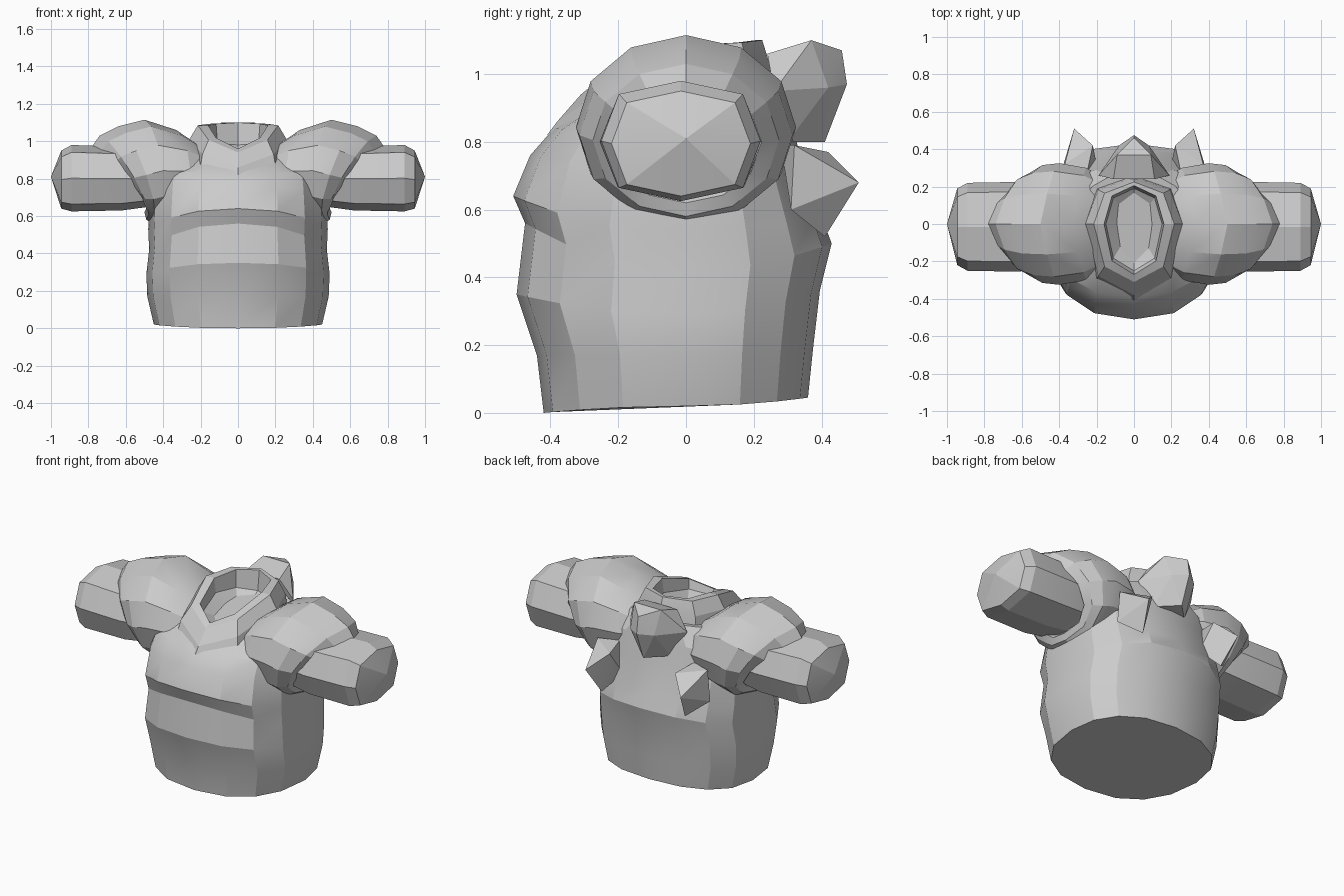
import bpy, bmesh, math
from mathutils import Vector

if "Cube" in bpy.data.objects:
    bpy.data.objects.remove(bpy.data.objects["Cube"])

grey = bpy.data.materials.new("plain grey")
grey.use_nodes = True
grey.diffuse_color = (0.6, 0.6, 0.6, 1)
grey.node_tree.nodes["Principled BSDF"].inputs["Base Color"].default_value = (0.6, 0.6, 0.6, 1)


def power(v, e):
    return math.copysign(abs(v) ** e, v)


def finish(name, bm, angle=22, mirror=False):
    bmesh.ops.recalc_face_normals(bm, faces=bm.faces)
    mesh = bpy.data.meshes.new(name)
    bm.to_mesh(mesh)
    bm.free()
    mesh.materials.append(grey)
    ob = bpy.data.objects.new(name, mesh)
    bpy.context.collection.objects.link(ob)
    bpy.ops.object.select_all(action='DESELECT')
    ob.select_set(True)
    bpy.context.view_layer.objects.active = ob
    bpy.ops.object.shade_smooth_by_angle(angle=math.radians(angle))
    if mirror:
        mod = ob.modifiers.new("mirror", 'MIRROR')
        mod.use_axis[0] = True
        mod.use_clip = False
        mod.use_mirror_merge = False
    return ob


def loft(name, rings, tip=None, **kw):
    """Skin a list of equal rings; close with flat caps or a pointed tip."""
    bm = bmesh.new()
    rows = [[bm.verts.new(p) for p in ring] for ring in rings]
    n = len(rows[0])
    for a, b in zip(rows, rows[1:]):
        for i in range(n):
            j = (i + 1) % n
            bm.faces.new((a[i], a[j], b[j], b[i]))
    bm.faces.new(rows[0])
    if tip:
        t = bm.verts.new(tip)
        for i in range(n):
            bm.faces.new((rows[-1][i], rows[-1][(i + 1) % n], t))
    else:
        bm.faces.new(rows[-1])
    return finish(name, bm, **kw)


def hull(name, points, **kw):
    bm = bmesh.new()
    for p in points:
        bm.verts.new(p)
    res = bmesh.ops.convex_hull(bm, input=bm.verts)
    loose = [v for v in bm.verts if not v.link_faces]
    bmesh.ops.delete(bm, geom=loose, context='VERTS')
    return finish(name, bm, **kw)


def body_ring(rx, front, back, zf, zs, zb, n=16, e=0.85):
    """Horizontal ring with its own height at front, side and back."""
    pts = []
    for i in range(n):
        a = 2 * math.pi * i / n
        c, s = power(math.cos(a), e), power(math.sin(a), e)
        depth, z = (back, zb) if s > 0 else (front, zf)
        pts.append((rx * c, depth * s, zs + (z - zs) * s * s))
    return pts


def sleeve_ring(xt, zt, xb, zb, hy, bow=0.0, y=0.0, n=12, e=1.0):
    """Upright ring round the arm, leaning from a top point to a bottom point."""
    pts = []
    for i in range(n):
        a = 2 * math.pi * i / n
        c, s = power(math.cos(a), e), power(math.sin(a), e)
        t = (1 + c) / 2
        pts.append((xb + (xt - xb) * t - bow * abs(s), y + hy * s, zb + (zt - zb) * t))
    return pts


# Torso: waist, belly band, overhanging chest plate and upper chest
loft("torso", [body_ring(*r) for r in (
    (0.45, 0.42, 0.36, 0.0, 0.02, 0.045),
    (0.485, 0.44, 0.375, 0.17, 0.17, 0.19),
    (0.49, 0.50, 0.395, 0.35, 0.29, 0.36),
    (0.475, 0.475, 0.43, 0.56, 0.42, 0.50),
    (0.48, 0.51, 0.40, 0.64, 0.53, 0.58),
    (0.47, 0.46, 0.335, 0.76, 0.72, 0.76),
    (0.46, 0.39, 0.31, 0.84, 0.82, 0.88),
    (0.30, 0.28, 0.27, 0.90, 0.95, 0.98),
)])

# Collar: pointed low front, high back, hollow neck
loft("collar", [body_ring(*r, n=8, e=0.9) for r in (
    (0.28, 0.41, 0.27, 0.82, 0.86, 0.90),
    (0.26, 0.38, 0.25, 0.86, 1.01, 1.02),
    (0.215, 0.31, 0.225, 0.94, 1.085, 1.10),
    (0.16, 0.27, 0.205, 0.96, 1.085, 1.10),
    (0.15, 0.25, 0.19, 0.93, 1.00, 0.98),
)], tip=(0, 0, 0.86), angle=15)

# Shoulder pads with a turned-in rim
loft("shoulder_pads", [sleeve_ring(*r, 0.06) for r in (
    (0.20, 0.97, 0.20, 0.68, 0.23),
    (0.33, 1.06, 0.30, 0.62, 0.30),
    (0.50, 1.115, 0.42, 0.57, 0.325),
    (0.64, 1.08, 0.46, 0.56, 0.315),
    (0.74, 1.03, 0.49, 0.58, 0.275),
    (0.785, 0.965, 0.50, 0.62, 0.22),
    (0.70, 0.94, 0.46, 0.66, 0.19),
)], mirror=True)

# Blunt arms ending in shallow cones
loft("arms", [sleeve_ring(x, zt, x, zb, hy, 0, -0.015, 8, 0.72) for x, zt, zb, hy in (
    (0.40, 0.95, 0.66, 0.21),
    (0.62, 0.97, 0.63, 0.24),
    (0.89, 0.98, 0.625, 0.235),
    (0.945, 0.95, 0.64, 0.205),
)], tip=(1.0, 0, 0.81), angle=15, mirror=True)


def both(points):
    return [(s * x, y, z) for x, y, z in points for s in (1, -1)]


# Large knob behind the neck
hull("neck_knob", both([
    (0.19, 0.26, 0.95), (0.11, 0.24, 1.06), (0.09, 0.37, 1.10),
    (0, 0.46, 1.07), (0, 0.475, 0.97), (0.08, 0.42, 0.96),
    (0, 0.41, 0.80), (0.11, 0.30, 0.80)]), angle=10)

# Pair of back spikes
hull("back_spikes", [
    (0.32, 0.51, 0.68), (0.37, 0.32, 0.79), (0.22, 0.42, 0.77),
    (0.20, 0.32, 0.62), (0.28, 0.41, 0.52), (0.38, 0.31, 0.60),
    (0.25, 0.28, 0.79)], angle=10, mirror=True)
